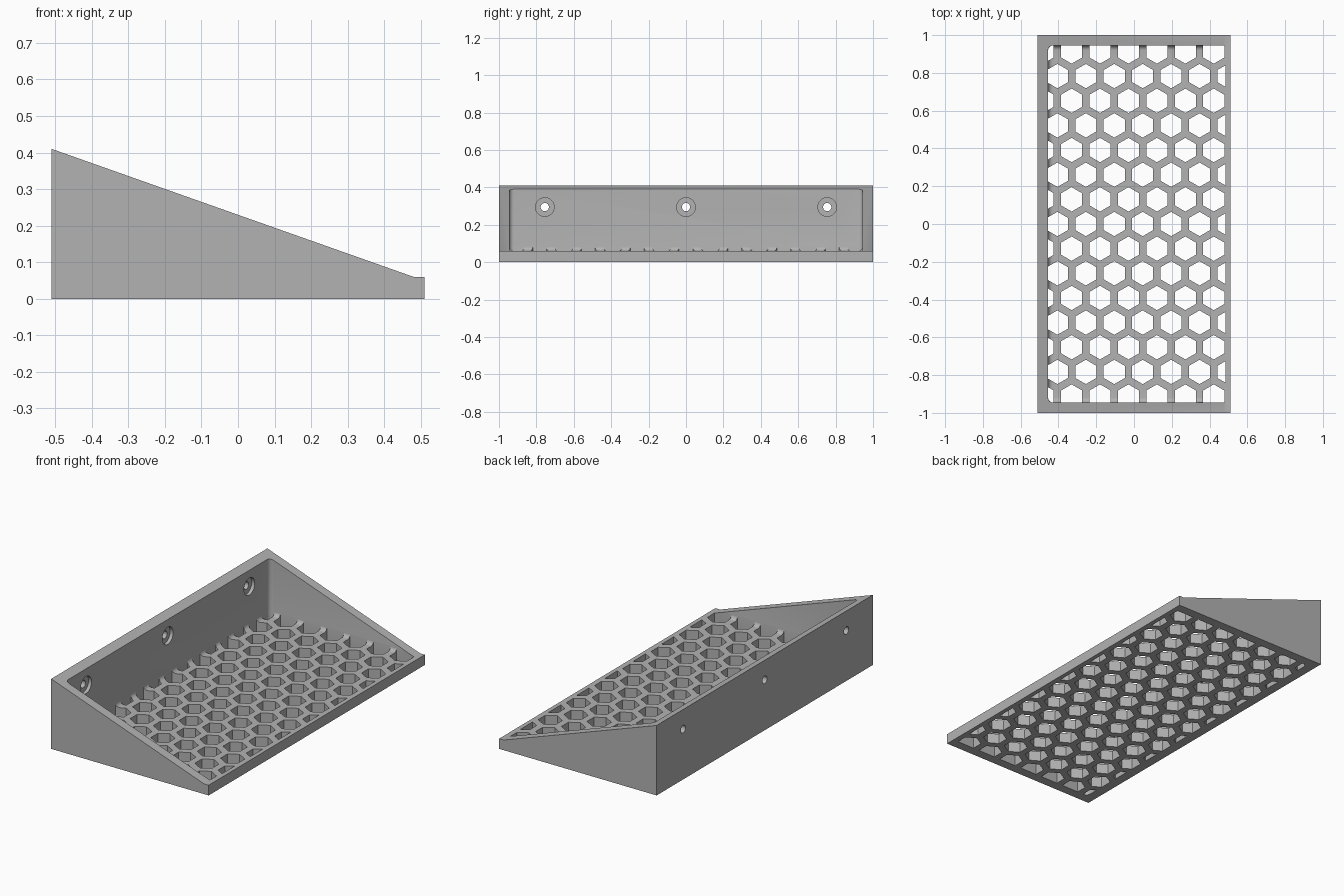
import bpy
import bmesh
import math
from mathutils import Matrix

if "Cube" in bpy.data.objects:
    bpy.data.objects.remove(bpy.data.objects["Cube"])

# Overall dimensions
HALF_X, HALF_Y = 0.51, 1.0
FLOOR, BACK_H = 0.06, 0.41
WALL_X, WALL_Y, LIP_X = -0.455, 0.945, 0.485
FILLET = 0.025
PITCH_X, PITCH_Y, HEX_R = 0.1505, 0.1305, 0.0645

grey = bpy.data.materials.new("plain grey")
grey.use_nodes = True
colour = (0.45, 0.45, 0.45, 1)
grey.diffuse_color = colour
grey.node_tree.nodes["Principled BSDF"].inputs["Base Color"].default_value = colour


def make_object(name, bm):
    bmesh.ops.recalc_face_normals(bm, faces=bm.faces)
    mesh = bpy.data.meshes.new(name)
    bm.to_mesh(mesh)
    bm.free()
    mesh.materials.append(grey)
    obj = bpy.data.objects.new(name, mesh)
    bpy.context.collection.objects.link(obj)
    return obj


def prism(bm, points, direction):
    """Extrude a closed outline along a vector."""
    face = bm.faces.new([bm.verts.new(p) for p in points])
    out = bmesh.ops.extrude_face_region(bm, geom=[face])
    verts = [g for g in out["geom"] if isinstance(g, bmesh.types.BMVert)]
    bmesh.ops.translate(bm, verts=verts, vec=direction)


def rounded_box(name, x0, x1, half_y, z0, z1, round_floor):
    """Box with rounded back corners and, if asked, a rounded floor edge."""
    bm = bmesh.new()
    prism(bm, [(x0, -half_y, z0), (x1, -half_y, z0), (x1, half_y, z0), (x0, half_y, z0)],
          (0, 0, z1 - z0))
    edges = []
    for e in bm.edges:
        a, b = (v.co for v in e.verts)
        mid = (a + b) / 2
        upright = abs(a.z - b.z) > 0.01
        if upright and mid.x < x0 + 0.01:
            edges.append(e)
        elif round_floor and not upright and mid.z < z0 + 0.01 and mid.x < x1 - 0.01:
            edges.append(e)
    bmesh.ops.bevel(bm, geom=edges, offset=FILLET, segments=6, profile=0.5, affect='EDGES')
    return make_object(name, bm)


def combine(target, cutter, operation):
    """Apply a boolean and discard its helper."""
    cutter.hide_render = True
    mod = target.modifiers.new("cut", 'BOOLEAN')
    mod.operation, mod.solver, mod.object = operation, 'EXACT', cutter
    bpy.context.view_layer.objects.active = target
    bpy.ops.object.modifier_apply(modifier=mod.name)
    bpy.data.objects.remove(cutter)


# Wedge-shaped outer body
bm = bmesh.new()
profile = [(-HALF_X, 0), (HALF_X, 0), (HALF_X, FLOOR), (0.48, FLOOR), (-HALF_X, BACK_H)]
prism(bm, [(x, -HALF_Y, z) for x, z in profile], (0, 2 * HALF_Y, 0))
tray = make_object("wedge_tray", bm)

# Open cavity with filleted floor
combine(tray, rounded_box("cavity", WALL_X, 0.6, WALL_Y, FLOOR, 0.6, True), 'DIFFERENCE')

# Honeycomb floor holes, trimmed to the cavity outline
bm = bmesh.new()
for row in range(-7, 8):
    shift = 0.046 if row % 2 == 0 else 0.046 + PITCH_X / 2
    for col in range(-4, 4):
        cx, cy = shift + col * PITCH_X, row * PITCH_Y
        corners = [math.radians(30 + 60 * k) for k in range(6)]
        prism(bm, [(cx + HEX_R * math.sin(a + math.pi / 6), cy + HEX_R * math.cos(a + math.pi / 6), -0.1)
                   for a in [c - math.pi / 6 - math.radians(30) for c in corners]], (0, 0, 0.3))
holes = make_object("honeycomb", bm)
gap = 0.0005
combine(holes, rounded_box("trim", WALL_X + gap, LIP_X, WALL_Y - gap, -0.05, 0.13, False),
        'INTERSECT')
combine(tray, holes, 'DIFFERENCE')

# Counterbored screw holes through the back wall
bm = bmesh.new()
for y in (-0.755, 0, 0.755):
    for radius, x0, x1 in ((0.022, -0.6, -0.46), (0.05, -0.475, -0.40)):
        place = Matrix.Translation(((x0 + x1) / 2, y, 0.295)) @ Matrix.Rotation(math.pi / 2, 4, 'Y')
        bmesh.ops.create_cone(bm, cap_ends=True, segments=32, radius1=radius, radius2=radius,
                              depth=x1 - x0, matrix=place)
screws = make_object("screw_holes", bm)
mod = tray.modifiers.new("screws", 'BOOLEAN')
mod.operation, mod.solver, mod.object = 'DIFFERENCE', 'EXACT', screws
mod.use_self = True
bpy.context.view_layer.objects.active = tray
bpy.ops.object.modifier_apply(modifier=mod.name)
bpy.data.objects.remove(screws)

# Smooth the fillets, keep hard edges crisp
bpy.ops.object.select_all(action='DESELECT')
tray.select_set(True)
bpy.ops.object.shade_smooth_by_angle(angle=math.radians(30))
